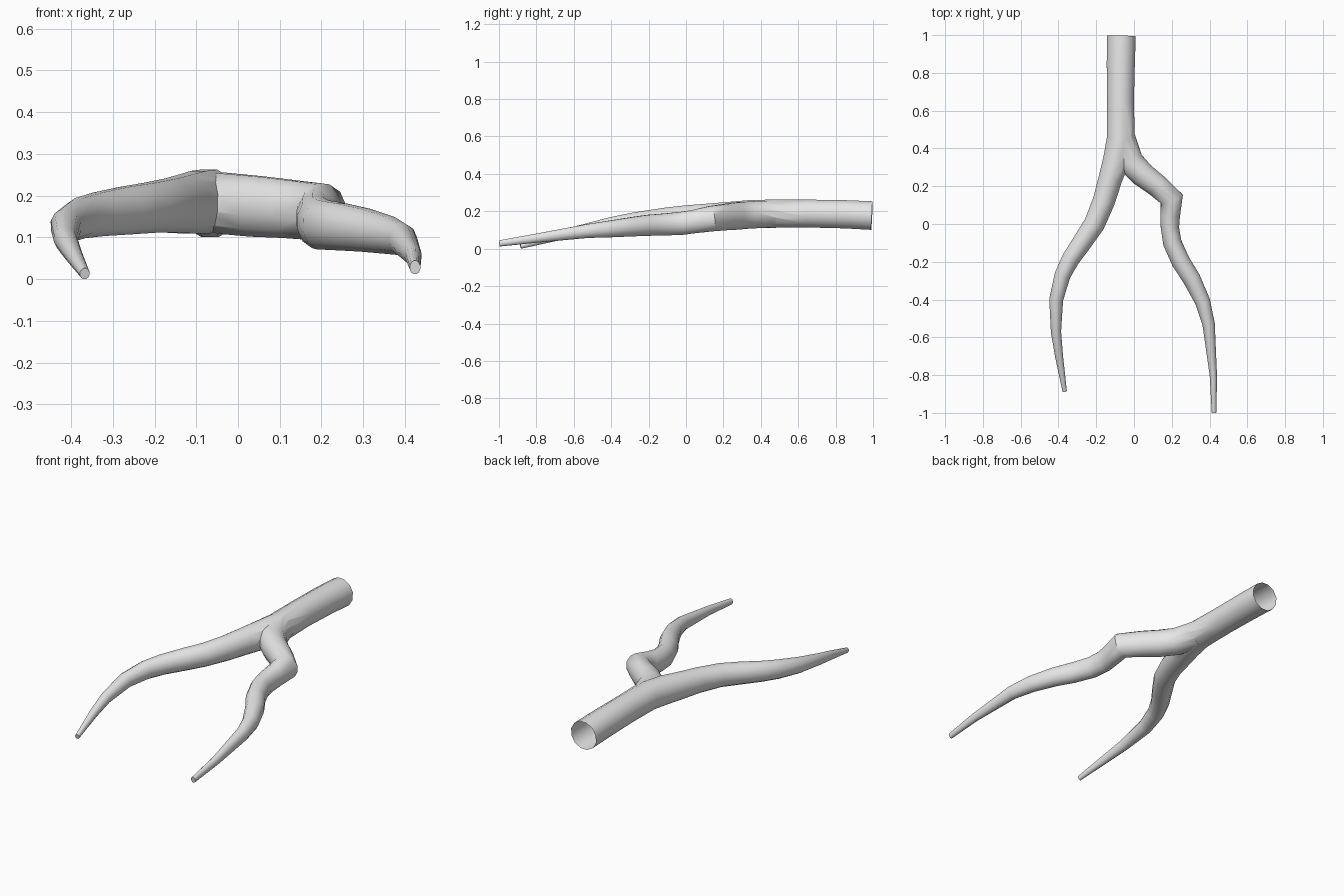
import bpy, bmesh, math
from mathutils import Vector

if "Cube" in bpy.data.objects:
    bpy.data.objects.remove(bpy.data.objects["Cube"])

SIDES = 12
grey = bpy.data.materials.new("light_grey")
grey.use_nodes = True
grey.diffuse_color = (0.8, 0.8, 0.8, 1)
grey.node_tree.nodes["Principled BSDF"].inputs["Base Color"].default_value = (0.8, 0.8, 0.8, 1)


def tube(name, path):
    """Closed tube through (x, y, z, width radius, height radius) stations."""
    pts = [Vector(p[:3]) for p in path]
    bm = bmesh.new()
    rings = []
    for i, p in enumerate(path):
        before = pts[i] - pts[i - 1] if i else pts[1] - pts[0]
        after = pts[i + 1] - pts[i] if i < len(pts) - 1 else before
        along = (before.normalized() + after.normalized()).normalized()
        side = along.cross(Vector((0, 0, 1))).normalized()
        up = side.cross(along)
        angles = [math.tau * (k + 0.5) / SIDES for k in range(SIDES)]
        rings.append([bm.verts.new(pts[i] + side * p[3] * math.cos(a) + up * p[4] * math.sin(a))
                      for a in angles])
    for a, b in zip(rings, rings[1:]):
        for k in range(SIDES):
            n = (k + 1) % SIDES
            bm.faces.new((a[k], a[n], b[n], b[k]))
    bm.faces.new(rings[0])
    bm.faces.new(rings[-1])
    bmesh.ops.recalc_face_normals(bm, faces=bm.faces)
    mesh = bpy.data.meshes.new(name)
    bm.to_mesh(mesh)
    bm.free()
    mesh.materials.append(grey)
    obj = bpy.data.objects.new(name, mesh)
    bpy.context.collection.objects.link(obj)
    return obj


# Trunk flowing into the right fork
branch = tube("forked_branch", [
    (-0.067, 0.994, 0.177, 0.079, 0.079),
    (-0.070, 0.85, 0.184, 0.077, 0.078),
    (-0.072, 0.65, 0.188, 0.074, 0.077),
    (-0.070, 0.45, 0.187, 0.077, 0.078),
    (-0.093, 0.34, 0.184, 0.073, 0.078),
    (-0.125, 0.24, 0.180, 0.065, 0.073),
    (-0.160, 0.12, 0.176, 0.061, 0.067),
    (-0.210, 0.00, 0.171, 0.058, 0.062),
    (-0.270, -0.09, 0.164, 0.054, 0.059),
    (-0.335, -0.185, 0.155, 0.049, 0.054),
    (-0.378, -0.27, 0.146, 0.044, 0.050),
    (-0.412, -0.40, 0.128, 0.038, 0.042),
    (-0.413, -0.57, 0.095, 0.028, 0.031),
    (-0.397, -0.70, 0.064, 0.022, 0.024),
    (-0.367, -0.885, 0.013, 0.012, 0.014)])

# Left fork with its sharp elbow
fork = tube("left_fork", [
    (-0.062, 0.46, 0.185, 0.070, 0.074),
    (-0.020, 0.33, 0.180, 0.073, 0.075),
    (0.045, 0.262, 0.174, 0.068, 0.075),
    (0.120, 0.205, 0.168, 0.063, 0.072),
    (0.200, 0.132, 0.160, 0.064, 0.070),
    (0.192, 0.05, 0.146, 0.054, 0.065),
    (0.190, -0.02, 0.136, 0.050, 0.064),
    (0.203, -0.10, 0.130, 0.051, 0.061),
    (0.248, -0.20, 0.125, 0.051, 0.058),
    (0.305, -0.29, 0.117, 0.049, 0.053),
    (0.363, -0.41, 0.105, 0.042, 0.046),
    (0.395, -0.53, 0.094, 0.034, 0.038),
    (0.420, -0.80, 0.056, 0.020, 0.025),
    (0.424, -0.998, 0.028, 0.013, 0.017)])

# Weld the two into one skin
union = branch.modifiers.new("join", "BOOLEAN")
union.operation = "UNION"
union.solver = "EXACT"
union.object = fork
bpy.ops.object.select_all(action="DESELECT")
bpy.context.view_layer.objects.active = branch
branch.select_set(True)
bpy.ops.object.modifier_apply(modifier="join")
bpy.data.objects.remove(fork)

# Open the back end of the trunk
bm = bmesh.new()
bm.from_mesh(branch.data)
caps = [f for f in bm.faces if f.calc_center_median().y > 0.97 and f.normal.y > 0.8]
bmesh.ops.delete(bm, geom=caps, context="FACES")
bm.to_mesh(branch.data)
bm.free()
bpy.ops.object.shade_smooth_by_angle(angle=math.radians(45))
